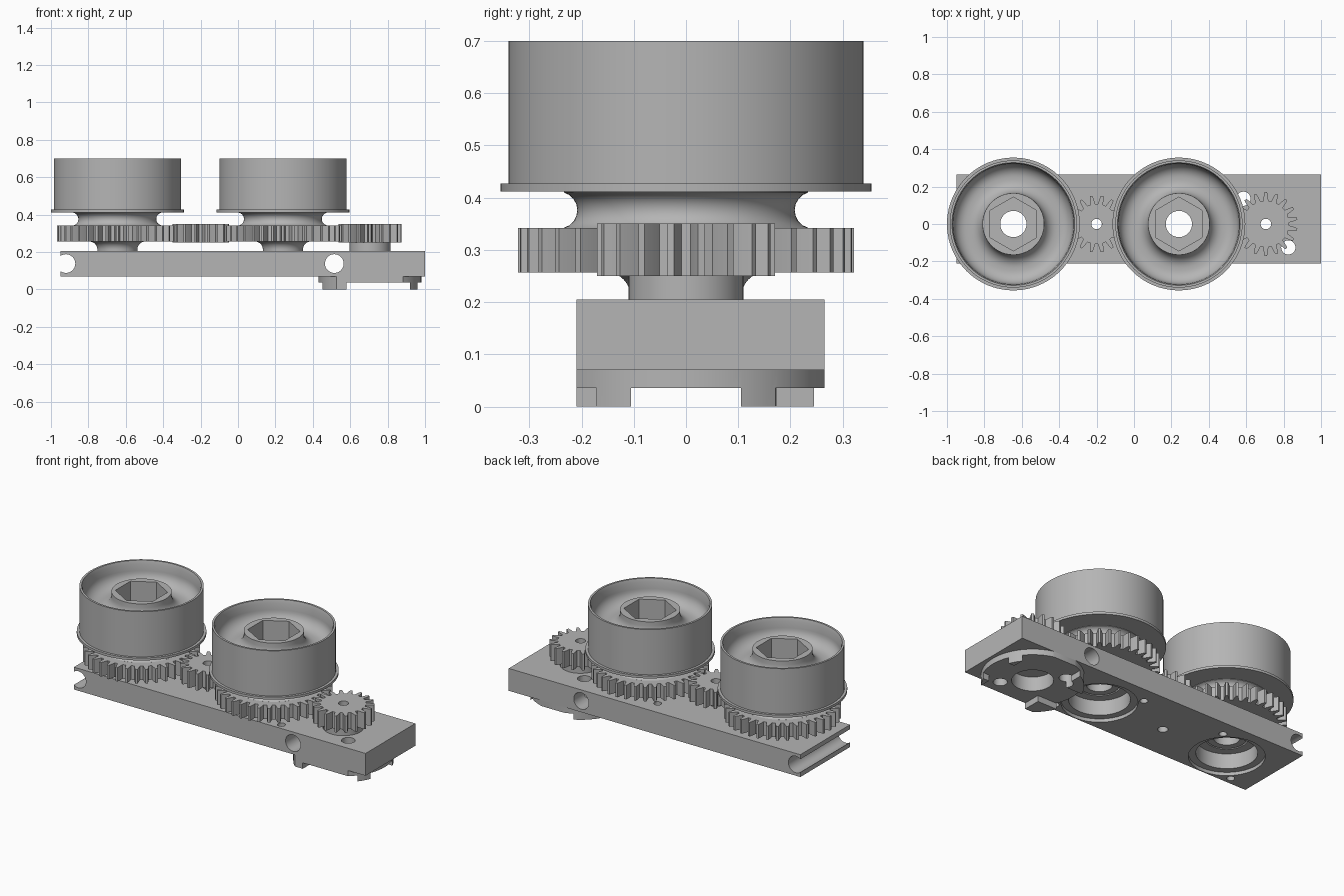
import bpy, bmesh, math
from mathutils import Matrix

cube = bpy.data.objects.get("Cube")
if cube:
    bpy.data.objects.remove(cube, do_unlink=True)

grey = bpy.data.materials.new("machined grey")
grey.use_nodes = True
COLOR = (0.46, 0.46, 0.46, 1)
grey.diffuse_color = COLOR
grey.node_tree.nodes["Principled BSDF"].inputs["Base Color"].default_value = COLOR


def finish(name, bm, loc=(0, 0, 0)):
    """Turn a bmesh into a shaded, coloured object."""
    bmesh.ops.recalc_face_normals(bm, faces=bm.faces)
    mesh = bpy.data.meshes.new(name)
    bm.to_mesh(mesh)
    bm.free()
    mesh.materials.append(grey)
    mesh.shade_smooth()
    mesh.set_sharp_from_angle(angle=math.radians(30))
    ob = bpy.data.objects.new(name, mesh)
    ob.location = loc
    bpy.context.scene.collection.objects.link(ob)
    return ob


def box(name, x0, x1, y0, y1, z0, z1):
    bm = bmesh.new()
    bmesh.ops.create_cube(bm, size=1)
    bmesh.ops.scale(bm, vec=(x1 - x0, y1 - y0, z1 - z0), verts=bm.verts)
    bmesh.ops.translate(bm, vec=((x0 + x1) / 2, (y0 + y1) / 2, (z0 + z1) / 2), verts=bm.verts)
    return finish(name, bm)


def rod(name, x, y, z0, z1, r, r_top=None, sides=48, turn=0):
    bm = bmesh.new()
    bmesh.ops.create_cone(bm, cap_ends=True, segments=sides, radius1=r,
                          radius2=r if r_top is None else r_top, depth=z1 - z0,
                          matrix=Matrix.Rotation(turn, 4, "Z"))
    return finish(name, bm, (x, y, (z0 + z1) / 2))


def cross_rod(x, z, r):
    ob = rod("cross_cutter", x, 0, -1, 1, r)
    ob.location = (x, 0, z)
    ob.rotation_euler.x = math.pi / 2
    return ob


def combine(ob, tools, op="DIFFERENCE"):
    """Apply boolean tools and delete them."""
    for tool in tools:
        mod = ob.modifiers.new("cut", "BOOLEAN")
        mod.operation, mod.object, mod.solver = op, tool, "EXACT"
    bpy.context.view_layer.update()
    graph = bpy.context.evaluated_depsgraph_get()
    mesh = bpy.data.meshes.new_from_object(ob.evaluated_get(graph))
    ob.modifiers.clear()
    ob.data = mesh
    mesh.shade_smooth()
    mesh.set_sharp_from_angle(angle=math.radians(30))
    for tool in tools:
        bpy.data.objects.remove(tool, do_unlink=True)


def arc(r, z, rad, a0, a1, n=8):
    """Points of a profile fillet."""
    return [(r + rad * math.cos(math.radians(a0 + (a1 - a0) * i / n)),
             z + rad * math.sin(math.radians(a0 + (a1 - a0) * i / n))) for i in range(n + 1)]


def lathe(name, profile, x, steps=80):
    """Spin a closed (radius, height) profile around the z axis."""
    bm = bmesh.new()
    rings = [[bm.verts.new((r * math.cos(t), r * math.sin(t), z)) for r, z in profile]
             for t in (2 * math.pi * i / steps for i in range(steps))]
    n = len(profile)
    for i in range(steps):
        a, b = rings[i], rings[(i + 1) % steps]
        for j in range(n):
            k = (j + 1) % n
            bm.faces.new((a[j], b[j], b[k], a[k]))
    return finish(name, bm, (x, 0, 0))


def gear(name, x, teeth, r_root, r_tip, r_hole, z0, z1, turn=0):
    """Spur gear with tapered teeth and a round bore."""
    bm = bmesh.new()
    pitch = 2 * math.pi / teeth
    shape = ((-0.31, r_root), (-0.22, (r_root + r_tip) / 2), (-0.11, r_tip),
             (0.11, r_tip), (0.22, (r_root + r_tip) / 2), (0.31, r_root))
    loops = []
    for z in (z0, z1):
        outer, inner = [], []
        for i in range(teeth):
            for off, r in shape:
                t = (i + off) * pitch + turn
                outer.append(bm.verts.new((r * math.cos(t), r * math.sin(t), z)))
                inner.append(bm.verts.new((r_hole * math.cos(t), r_hole * math.sin(t), z)))
        loops.append((outer, inner))
    (o0, i0), (o1, i1) = loops
    for k in range(len(o0)):
        j = (k + 1) % len(o0)
        for a, b in ((o0, o1), (o1, i1), (i1, i0), (i0, o0)):
            bm.faces.new((a[k], a[j], b[j], b[k]))
    return finish(name, bm, (x, 0, 0))


WHEELS = {"right": -0.645, "left": 0.24}
IDLER, DRIVER = -0.2, 0.705
MOTOR_HOLES = ((0.585, 0.135), (0.825, -0.125))

# Flanged wheels with a dished top, hexagonal socket and gear
profile = ([(0.07, 0.18), (0.107, 0.18)] + arc(0.15, 0.213, 0.043, 180, 90)
           + [(0.15, 0.30), (0.232, 0.30)] + arc(0.243, 0.376, 0.035, 255, 105)
           + [(0.234, 0.412), (0.355, 0.412), (0.355, 0.427), (0.34, 0.427),
              (0.34, 0.70), (0.328, 0.70), (0.322, 0.68)]
           + arc(0.25, 0.64, 0.07, 0, -90) + arc(0.235, 0.64, 0.07, 270, 180)
           + [(0.165, 0.665), (0.07, 0.665)])
for side, x in WHEELS.items():
    wheel = lathe(side + "_wheel", profile, x)
    combine(wheel, [rod("hex_cutter", x, 0, 0.45, 0.8, 0.144, sides=6, turn=0)])
    gear(side + "_wheel_gear", x, 36, 0.277, 0.322, 0.14, 0.257, 0.342)

# Small gears between and beside the wheels
gear("idler_gear", IDLER, 16, 0.108, 0.153, 0.028, 0.25, 0.35, math.pi / 16)
gear("driver_gear", DRIVER, 18, 0.125, 0.17, 0.028, 0.25, 0.35, math.pi / 18)
lathe("driver_hub", [(0.028, 0.12), (0.11, 0.12), (0.11, 0.25), (0.028, 0.25)], DRIVER, 48)

# Base plate with bearing pockets, bolt holes and cross holes
base = box("base_plate", -0.95, 1, -0.21, 0.265, 0.07, 0.205)
cutters = [cross_rod(0.515, 0.138, 0.05), cross_rod(-0.92, 0.138, 0.05)]
for side, x in WHEELS.items():
    cutters += [rod("pocket", x, 0, 0, 0.18, 0.165),
                rod("pocket_rim", x, 0, 0.05, 0.09, 0.205),
                rod("bore", x, 0, 0, 0.4, 0.115)]
    flip = 1 if side == "right" else -1
    for s in (-1, 1):
        cutters.append(rod("bolt", x + s * 0.168, s * flip * 0.168, 0, 0.4, 0.022, sides=24))
cutters += [rod("bolt", IDLER, 0, 0, 0.4, 0.028, sides=24),
            rod("driver_bore", DRIVER, 0, 0, 0.4, 0.112)]
cutters += [rod("bolt", x, y, 0, 0.4, 0.038, sides=32) for x, y in MOTOR_HOLES]
combine(base, cutters)

# Round motor mount, trimmed to the plate width and channelled into corner feet
mount = rod("motor_mount", DRIVER, 0, 0, 0.07, 0.275, sides=64)
combine(mount, [box("trim", 0.3, 1.2, -0.21, 0.265, -0.1, 0.2)], "INTERSECT")
combine(mount, [box("long_channel", 0.3, 1.2, -0.105, 0.105, -0.1, 0.036),
                box("cross_channel", 0.58, 0.92, -0.5, 0.5, -0.1, 0.036),
                rod("driver_bore", DRIVER, 0, -0.1, 0.2, 0.112)]
        + [rod("bolt", x, y, -0.1, 0.2, 0.038, sides=32) for x, y in MOTOR_HOLES])
